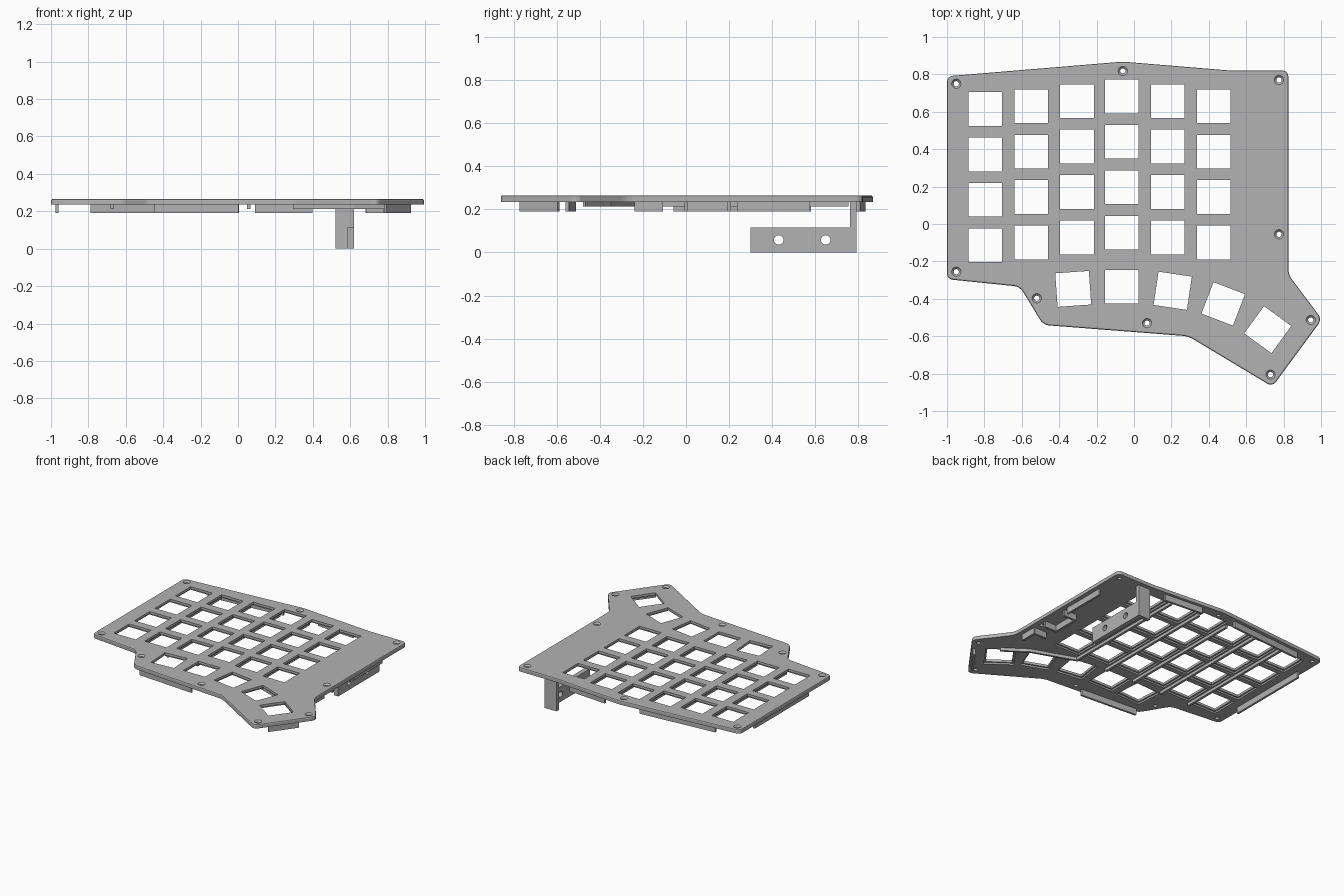
import bpy, bmesh
from math import radians, hypot
from mathutils import Matrix, Vector

if "Cube" in bpy.data.objects:
    bpy.data.objects.remove(bpy.data.objects["Cube"])

grey = bpy.data.materials.new("matt grey")
grey.use_nodes = True
grey.diffuse_color = (0.45, 0.45, 0.45, 1)
grey.node_tree.nodes["Principled BSDF"].inputs["Base Color"].default_value = (0.45, 0.45, 0.45, 1)

TOP, UNDER, FIN, RIB = 0.265, 0.235, 0.19, 0.213


def make(name, bm):
    bmesh.ops.recalc_face_normals(bm, faces=bm.faces)
    mesh = bpy.data.meshes.new(name)
    bm.to_mesh(mesh)
    bm.free()
    obj = bpy.data.objects.new(name, mesh)
    bpy.context.scene.collection.objects.link(obj)
    mesh.materials.append(grey)
    return obj


def add_box(bm, x, y, sx, sy, z0, z1, angle=0):
    m = (Matrix.Translation((x, y, (z0 + z1) / 2)) @ Matrix.Rotation(angle, 4, "Z")
         @ Matrix.Diagonal((sx, sy, z1 - z0, 1)))
    bmesh.ops.create_cube(bm, size=1, matrix=m)


def add_cone(bm, centre, r0, r1, depth, turn=Matrix()):
    bmesh.ops.create_cone(bm, cap_ends=True, segments=24, radius1=r0, radius2=r1,
                          depth=depth, matrix=Matrix.Translation(centre) @ turn)


def wall(name, points, bottom, thick=0.016):
    """Thin upright strip hanging below the plate along a path."""
    bm = bmesh.new()
    for a, b in zip(points, points[1:]):
        d = Vector(b) - Vector(a)
        mid = (Vector(a) + Vector(b)) / 2
        angle = Vector((1, 0)).angle_signed(d)
        add_box(bm, mid.x, mid.y, hypot(*d) + thick * 0.5, thick, bottom, UNDER + 0.004, -angle)
    return make(name, bm)


def cut(target, *cutters):
    for c in cutters:
        c.hide_render = True
        mod = target.modifiers.new("cut", "BOOLEAN")
        mod.object, mod.operation, mod.solver = c, "DIFFERENCE", "EXACT"
    bpy.context.view_layer.update()
    graph = bpy.context.evaluated_depsgraph_get()
    mesh = bpy.data.meshes.new_from_object(target.evaluated_get(graph))
    target.modifiers.clear()
    target.data = mesh
    for c in cutters:
        bpy.data.objects.remove(c)


# Plate: rounded outline, thickened, top rim softened
outline = [(-1, 0.79), (-1, -0.295), (-0.61, -0.335), (-0.485, -0.54), (0.29, -0.6),
           (0.74, -0.87), (1.005, -0.51), (0.825, -0.27), (0.825, 0.82), (0.52, 0.82),
           (-0.06, 0.868)]
bm = bmesh.new()
verts = [bm.verts.new((x, y, UNDER)) for x, y in outline]
bm.faces.new(verts)
bmesh.ops.bevel(bm, geom=verts, offset=0.03, segments=4, profile=0.5, affect="VERTICES")
up = bmesh.ops.extrude_face_region(bm, geom=bm.faces[:])["geom"]
top_verts = [v for v in up if isinstance(v, bmesh.types.BMVert)]
bmesh.ops.translate(bm, verts=top_verts, vec=(0, 0, TOP - UNDER))
bmesh.ops.recalc_face_normals(bm, faces=bm.faces)
rim = [e for e in bm.edges if all(v.co.z > TOP - 0.001 for v in e.verts)]
bmesh.ops.bevel(bm, geom=rim, offset=0.008, segments=2, profile=0.5, affect="EDGES")
plate = make("switch_plate", bm)

# Switch openings: staggered columns and a fanned thumb row
keys = []
columns = [(-0.795, 0.615), (-0.55, 0.63), (-0.305, 0.657),
           (-0.065, 0.682), (0.18, 0.657), (0.427, 0.63)]
for x, y in columns:
    keys += [(x, y - 0.243 * row, 0) for row in range(4)]
keys += [(-0.325, -0.347, 4), (-0.065, -0.335, 0), (0.207, -0.357, -8.5),
         (0.477, -0.427, -21), (0.715, -0.565, -36)]
screws = [(-0.95, 0.75), (-0.06, 0.818), (0.775, 0.77), (0.775, -0.055), (0.945, -0.513),
          (0.73, -0.805), (0.07, -0.53), (-0.52, -0.397), (-0.95, -0.255)]

through, recess = bmesh.new(), bmesh.new()
for x, y, turn in keys:
    add_box(through, x, y, 0.18, 0.18, 0.2, 0.3, radians(turn))
    add_box(recess, x, y, 0.204, 0.204, 0.2, UNDER + 0.012, radians(turn))
for x, y in screws:
    add_cone(through, (x, y, 0.25), 0.014, 0.014, 0.1)
    add_cone(recess, (x, y, TOP), 0.014, 0.036, 0.022)
cut(plate, make("opening_cutter", through), make("recess_cutter", recess))

# Stiffening ribs between columns and above the thumb row
for i, x in enumerate((-0.672, -0.428, -0.185, 0.058, 0.303)):
    low = -0.22 if i < 4 else -0.24
    wall(f"column_rib_{i + 1}", [(x, low), (x, 0.75)], RIB, 0.018)
wall("thumb_rib", [(0.303, -0.24), (0.62, -0.355), (0.785, -0.47)], RIB)

# Locating fins just inside the outline
wall("left_fin", [(-0.968, -0.055), (-0.968, 0.575)], FIN)
wall("back_fin_outer", [(-0.785, 0.775), (-0.2, 0.822)], FIN)
wall("back_fin_inner", [(0.095, 0.825), (0.395, 0.8)], FIN)
wall("front_fin", [(-0.445, -0.518), (0, -0.55)], FIN)
wall("thumb_fin", [(0.79, -0.765), (0.915, -0.595)], FIN)
wall("right_fin", [(0.785, 0.24), (0.785, 0.57)], FIN)
wall("corner_fin", [(0.785, -0.235), (0.785, -0.115), (0.69, -0.115)], FIN)
wall("socket_fin", [(0.785, 0), (0.69, 0), (0.69, 0.2), (0.785, 0.2)], FIN)

# Mounting bracket: back leg and side tab with two bolt holes
bm = bmesh.new()
add_box(bm, 0.57, 0.775, 0.1, 0.03, 0, UNDER + 0.004)
make("bracket_leg", bm)
bm = bmesh.new()
add_box(bm, 0.602, 0.535, 0.035, 0.47, 0, 0.115)
tab = make("bracket_tab", bm)
bm = bmesh.new()
for y in (0.43, 0.648):
    add_cone(bm, (0.602, y, 0.058), 0.022, 0.022, 0.2, Matrix.Rotation(radians(90), 4, "Y"))
cut(tab, make("bolt_cutter", bm))
